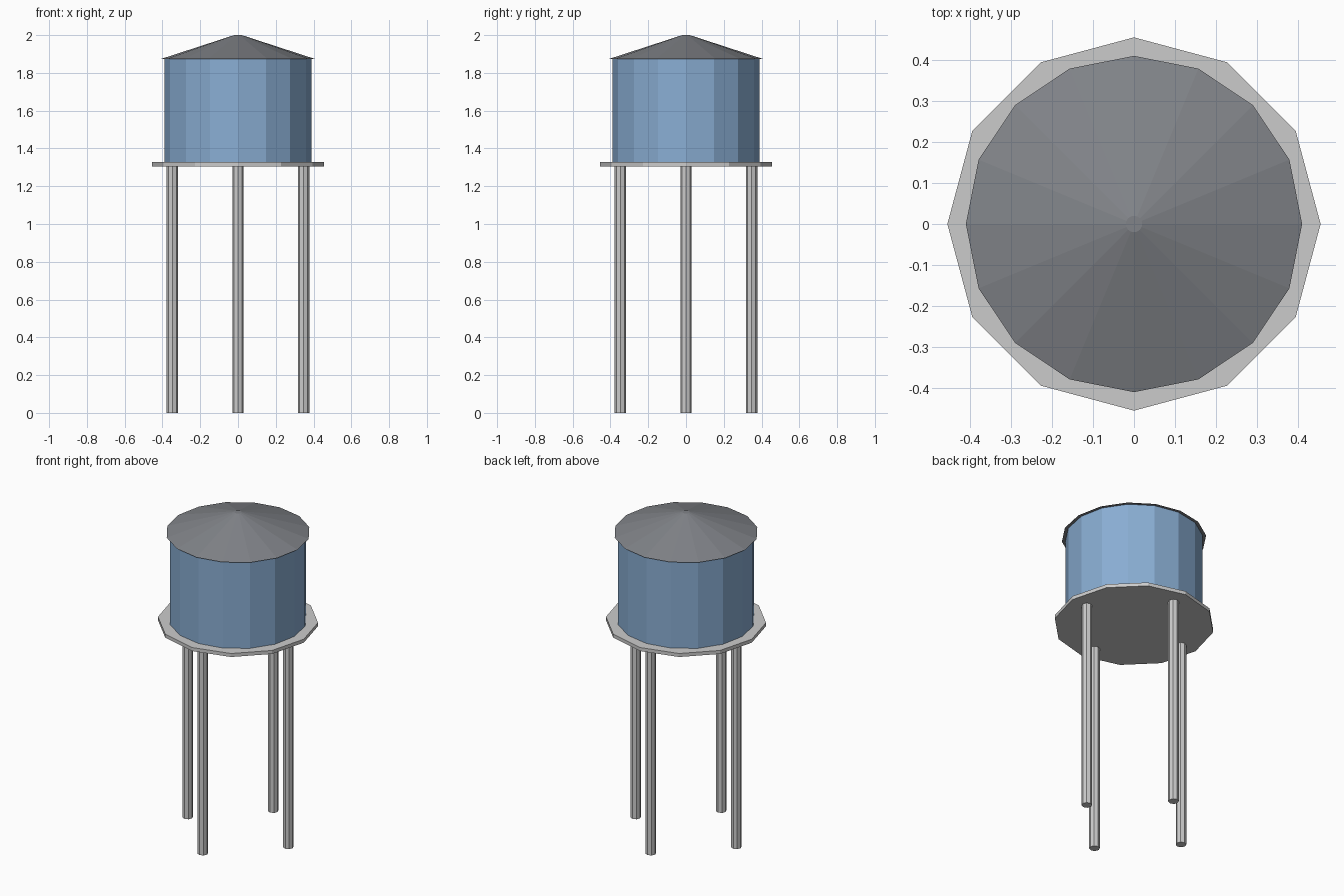
import bpy
import math

if "Cube" in bpy.data.objects:
    bpy.data.objects.remove(bpy.data.objects["Cube"])


def paint(obj, name, rgb):
    mat = bpy.data.materials.get(name) or bpy.data.materials.new(name)
    mat.diffuse_color = (*rgb, 1.0)
    mat.use_nodes = True
    mat.node_tree.nodes["Principled BSDF"].inputs["Base Color"].default_value = mat.diffuse_color
    obj.data.materials.append(mat)


def frustum(name, sides, r_bottom, r_top, z0, z1, x=0.0, y=0.0):
    """Flat-faced prism or cone with a vertex on each axis."""
    bpy.ops.mesh.primitive_cone_add(
        vertices=sides, radius1=r_bottom, radius2=r_top,
        depth=z1 - z0, location=(x, y, (z0 + z1) / 2))
    obj = bpy.context.object
    obj.name = name
    return obj


# Four legs, one on each axis
for i, side in enumerate(("right", "back", "left", "front")):
    a = i * math.pi / 2
    frustum(side + "_leg", 8, 0.03, 0.03, 0.0, 1.31,
            0.348 * math.cos(a), 0.348 * math.sin(a))

# Walkway disc under the tank
frustum("platform", 12, 0.455, 0.455, 1.305, 1.327)

# Water tank
tank = frustum("tank", 16, 0.39, 0.39, 1.327, 1.873)
paint(tank, "tank_blue", (0.25, 0.42, 0.65))

# Overhanging conical roof with a small flat tip
roof = frustum("roof", 16, 0.41, 0.02, 1.873, 2.0)
paint(roof, "roof_grey", (0.22, 0.23, 0.25))
